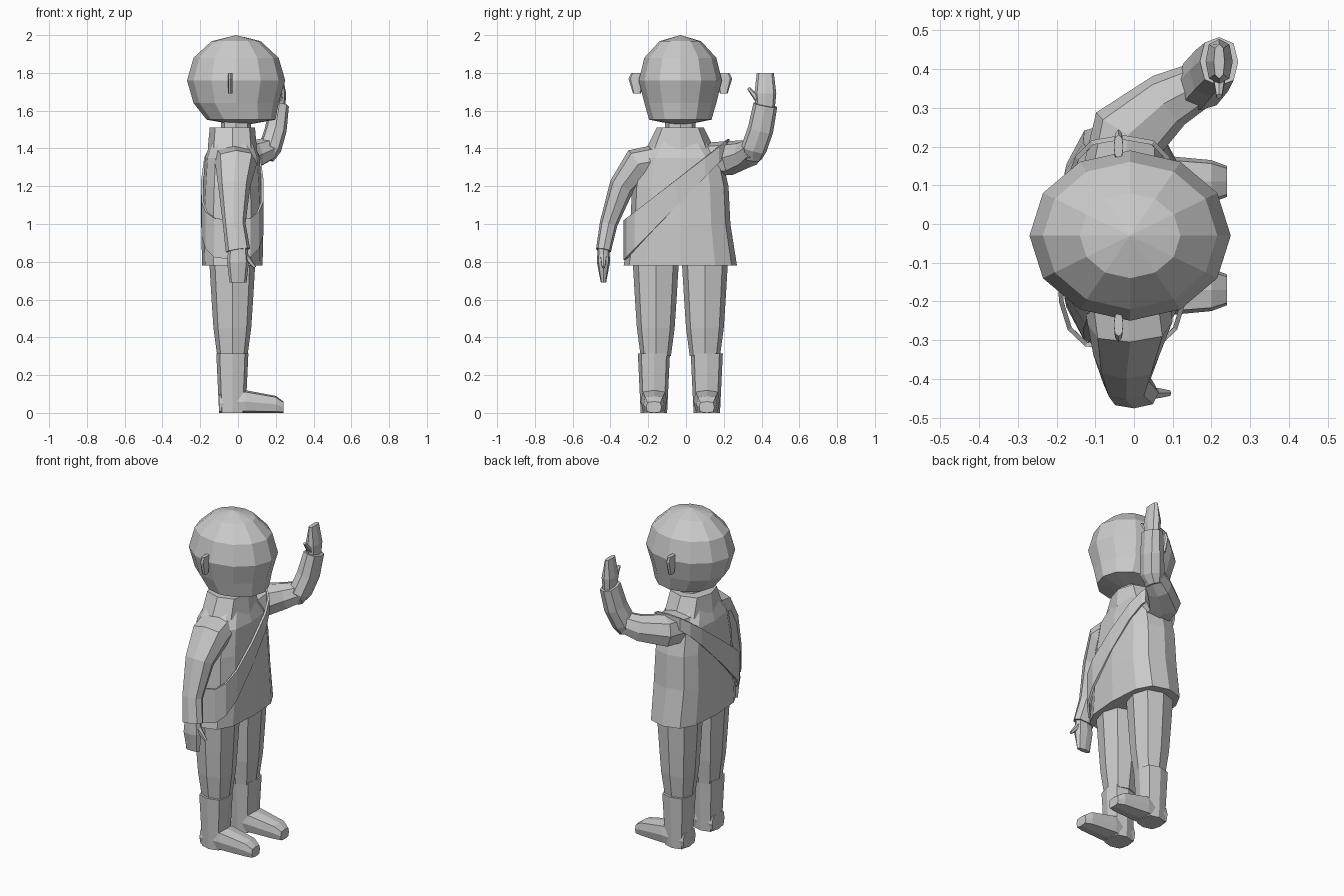
import bpy, bmesh, math
from mathutils import Vector

cube = bpy.data.objects.get("Cube")
if cube:
    bpy.data.objects.remove(cube)

GREY = (0.6, 0.6, 0.6, 1)
plain_grey = bpy.data.materials.new("plain_grey")
plain_grey.use_nodes = True
plain_grey.diffuse_color = GREY
plain_grey.node_tree.nodes["Principled BSDF"].inputs["Base Color"].default_value = GREY

MID = -0.03  # body symmetry plane in y
FORWARD, SIDEWAYS, UP = Vector((1, 0, 0)), Vector((0, 1, 0)), Vector((0, 0, 1))


def finish(name, bm):
    bmesh.ops.recalc_face_normals(bm, faces=bm.faces)
    mesh = bpy.data.meshes.new(name)
    bm.to_mesh(mesh)
    bm.free()
    mesh.materials.append(plain_grey)
    part = bpy.data.objects.new(name, mesh)
    bpy.context.collection.objects.link(part)
    return part


def rounded_square(angle, power):
    """Cosine and sine, pushed outwards to square off a circle."""
    pair = math.cos(angle), math.sin(angle)
    return [math.copysign(abs(value) ** power, value) for value in pair]


def bridge(bm, lower, upper):
    for k in range(len(lower)):
        bm.faces.new((lower[k - 1], lower[k], upper[k], upper[k - 1]))


def loft(name, path, widths, depths=None, sides=8, power=0.8, ref=FORWARD, axis=None):
    """Skin rings along a path; depths are measured along the ref direction."""
    bm = bmesh.new()
    centres = [Vector(point) for point in path]
    last = len(centres) - 1
    loops = []
    for i, (centre, width, depth) in enumerate(zip(centres, widths, depths or widths)):
        chord = centres[min(i + 1, last)] - centres[max(i - 1, 0)]
        tangent = axis or chord.normalized()
        across = ref.cross(tangent).normalized()
        along = tangent.cross(across)
        loop = []
        for k in range(sides):
            c, s = rounded_square(math.tau * k / sides, power)
            loop.append(bm.verts.new(centre + across * width * s + along * depth * c))
        loops.append(loop)
    for lower, upper in zip(loops, loops[1:]):
        bridge(bm, lower, upper)
    bm.faces.new(loops[0])
    bm.faces.new(loops[last])
    return finish(name, bm)


def column(name, x, y, heights, widths, depths=None, **shape):
    path = [(x, y, z) for z in heights]
    return loft(name, path, widths, depths, axis=UP, **shape)


def make_head():
    bm = bmesh.new()
    bmesh.ops.create_uvsphere(bm, u_segments=12, v_segments=6, radius=1)
    for v in bm.verts:
        # The jaw is fuller than a ball and pushed forward
        if v.co.z < -0.7:
            v.co.x = v.co.x * 1.4 + 0.1
            v.co.y *= 1.5
        v.co = v.co * Vector((1, 1, 1)).length / math.sqrt(3)
        v.co.x *= 0.26
        v.co.y *= 0.22
        v.co.z *= 0.24
    head = finish("head", bm)
    head.location = (-0.01, MID, 1.76)


def make_sash(sides=16):
    """A slanted band that clears the coat all the way round."""
    bm = bmesh.new()
    low, high = [], []
    for k in range(sides):
        c, s = rounded_square(math.tau * k / sides, 0.65)
        x, y, z = MID + s * (0.165 - 0.015 * c), 0.28 * c - 0.05, 0.25 * c + 1.165
        half_band = 0.07 - 0.035 * c
        low.append(bm.verts.new((x, y, z - half_band)))
        high.append(bm.verts.new((x, y, z + half_band)))
    bridge(bm, low, high)
    sash = finish("sash", bm)
    sash.modifiers.new("thickness", "SOLIDIFY").thickness = 0.012


def make_hand(label, wrist, pointing, thumb_side):
    """A flat mitten hand with a separate thumb."""
    wrist = Vector(wrist)
    path = [wrist + pointing * reach for reach in (-0.02, 0.06, 0.17)]
    loft(label + "_hand", path, (0.03, 0.035, 0.014), (0.05, 0.058, 0.045), ref=thumb_side)
    root = wrist + pointing * 0.03 + thumb_side * 0.04
    tip = wrist + (pointing + thumb_side) * 0.09
    loft(label + "_thumb", (root, tip), (0.018, 0.008), sides=6, ref=pointing)


def make_leg(label, side):
    y = MID + side * 0.13
    column(label + "_trouser_leg", MID, y, (0.3, 0.45, 0.6, 0.85), (0.08, 0.1, 0.11, 0.125))
    ankle = y + side * 0.01
    column(label + "_boot_shaft", MID, ankle, (0, 0.315), (0.07, 0.085), power=0.7)
    # Each foot ring is as deep as its centre is high, so the sole stays flat
    lengths, heights = (-0.1, 0.04, 0.2, 0.24), (0.05, 0.06, 0.045, 0.03)
    path = [(x, ankle, z) for x, z in zip(lengths, heights)]
    widths = [z + 0.01 for z in heights]
    loft(label + "_foot", path, widths, heights, power=0.5, ref=UP, axis=FORWARD)


# Head, ears and neck
make_head()
column("neck", -0.01, MID, (1.4, 1.6), (0.08, 0.08))
for label, side in (("right", -1), ("left", 1)):
    column(label + "_ear", -0.04, MID + side * 0.23,
           (1.69, 1.77, 1.8), (0.02, 0.045, 0.03), [0.012] * 3)
    make_leg(label, side)

# Coat, collar and sash
column("coat", MID, MID, (0.78, 1, 1.2, 1.35, 1.45), (0.3, 0.265, 0.255, 0.22, 0.13),
       (0.16, 0.165, 0.155, 0.145, 0.11), sides=12, power=0.7)
column("collar", MID, MID, (1.4, 1.51), (0.18, 0.125), (0.13, 0.12))
make_sash()

# Lowered arm
wrist = (0, -0.437, 0.86)
loft("lowered_sleeve",
     [(MID, -0.13, 1.34), (-0.01, -0.255, 1.315), (-0.02, -0.34, 1.2), (-0.02, -0.41, 1), wrist],
     (0.085, 0.09, 0.067, 0.047, 0.04), (0.11, 0.11, 0.085, 0.06, 0.065))
make_hand("lowered", wrist, -UP, FORWARD)

# Raised arm
elbow, wrist = (0.17, 0.36, 1.4), (0.22, 0.42, 1.63)
loft("raised_upper_sleeve", [(MID, 0.1, 1.34), (-0.01, 0.24, 1.35), (0.09, 0.32, 1.37), elbow],
     (0.11, 0.1, 0.075, 0.06), (0.09, 0.09, 0.075, 0.06), ref=UP)
loft("raised_forearm", [(0.15, 0.355, 1.345), elbow, (0.2, 0.395, 1.5), wrist],
     (0.045, 0.068, 0.068, 0.064), (0.04, 0.06, 0.058, 0.05))
make_hand("raised", wrist, UP, -SIDEWAYS)
